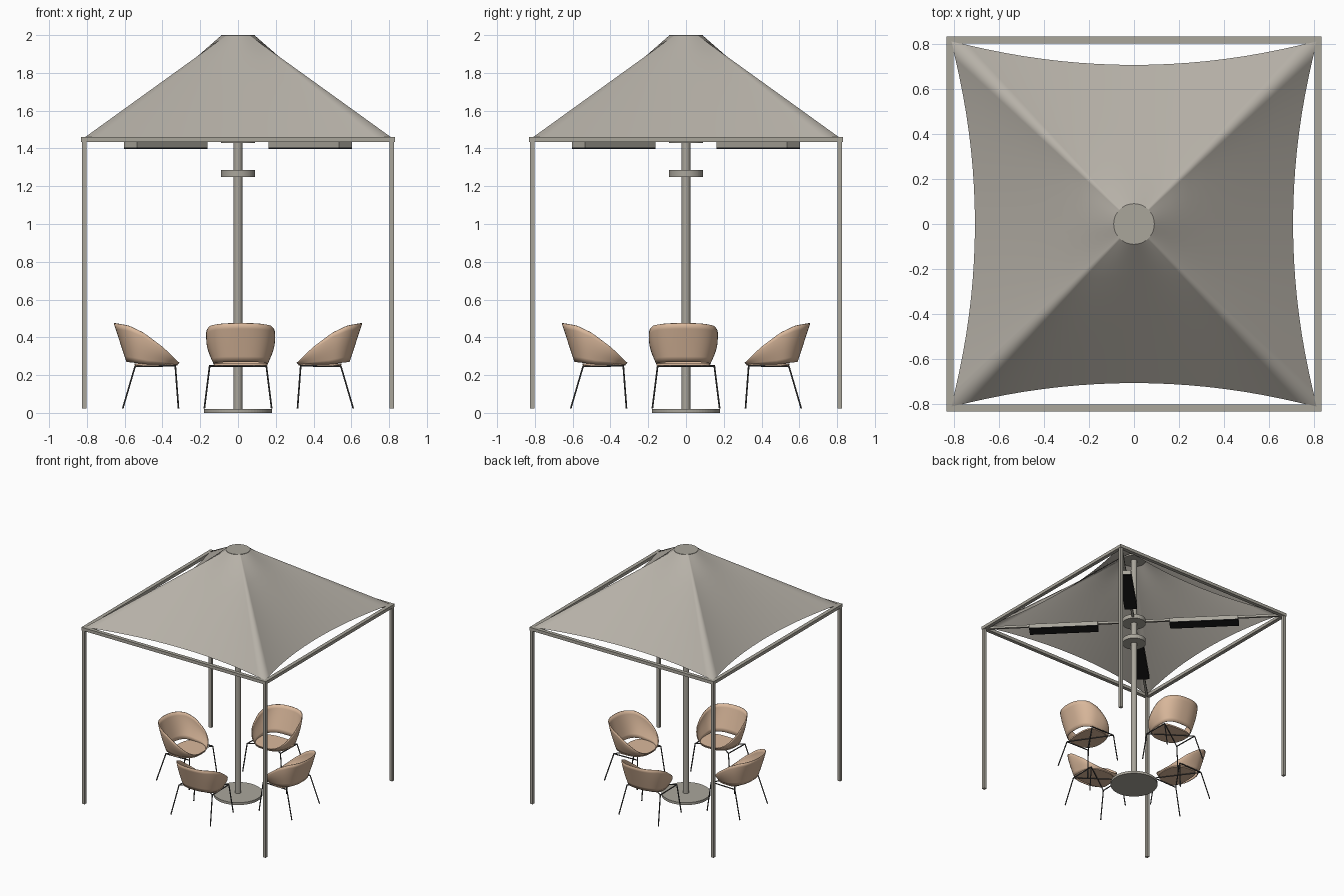
import bpy, bmesh, math
from mathutils import Vector, Matrix

if "Cube" in bpy.data.objects:
    bpy.data.objects.remove(bpy.data.objects["Cube"])


def mat(name, r, g, b):
    m = bpy.data.materials.new(name)
    m.diffuse_color = (r, g, b, 1)
    m.use_nodes = True
    m.node_tree.nodes["Principled BSDF"].inputs["Base Color"].default_value = m.diffuse_color
    return m


FABRIC = mat("canopy_grey", 0.47, 0.44, 0.39)
FRAME = mat("frame_grey", 0.40, 0.38, 0.33)
TAN = mat("chair_tan", 0.70, 0.48, 0.33)
DARK = mat("leg_dark_grey", 0.06, 0.06, 0.06)
BLACK = mat("heater_black", 0.012, 0.012, 0.012)


def mesh_from(name, bm, m, smooth=False):
    bmesh.ops.recalc_face_normals(bm, faces=bm.faces)
    me = bpy.data.meshes.new(name)
    bm.to_mesh(me)
    bm.free()
    me.materials.append(m)
    if smooth:
        for p in me.polygons:
            p.use_smooth = True
    return me


def put(name, me, matrix=Matrix()):
    ob = bpy.data.objects.new(name, me)
    ob.matrix_world = matrix
    bpy.context.collection.objects.link(ob)
    return ob


def add_box(bm, lo, hi, rot=Matrix()):
    lo, hi = Vector(lo), Vector(hi)
    size = hi - lo
    bmesh.ops.create_cube(bm, size=1, matrix=rot @ Matrix.Translation((lo + hi) / 2) @ Matrix.Diagonal((*size, 1)))


def add_rod(bm, a, b, r, sides=8):
    a, b = Vector(a), Vector(b)
    d = b - a
    mtx = Matrix.Translation((a + b) / 2) @ d.to_track_quat('Z', 'Y').to_matrix().to_4x4()
    bmesh.ops.create_cone(bm, cap_ends=True, segments=sides, radius1=r, radius2=r, depth=d.length, matrix=mtx)


def disc(name, r, z0, z1, m, sides=48):
    bm = bmesh.new()
    add_rod(bm, (0, 0, z0), (0, 0, z1), r, sides)
    return put(name, mesh_from(name, bm, m))


def quarter(k):
    return Matrix.Rotation(k * math.pi / 2, 4, 'Z')


# Corner posts and top beams
for k in range(4):
    bm = bmesh.new()
    add_box(bm, (0.803, 0.803, 0.023), (0.827, 0.827, 1.436))
    put(f"post_{k}", mesh_from("post", bm, FRAME), quarter(k))
    bm = bmesh.new()
    add_box(bm, (-0.83, -0.83, 1.435), (0.80, -0.80, 1.46))
    put(f"top_beam_{k}", mesh_from("top_beam", bm, FRAME), quarter(k))

# Canopy: straight lines from a small ring to scooped edges
bm = bmesh.new()
N, ROWS, C, MID = 20, 8, 0.812, 0.705
loops = []
for k in range(4):
    for i in range(N):
        s = -1 + 2 * i / N
        edge = quarter(k) @ Vector((s * C, -(MID + (C - MID) * s * s), 1.458))
        top = Vector((edge.x, edge.y, 0)).normalized() * 0.09 + Vector((0, 0, 1.997))
        loops.append([bm.verts.new(top.lerp(edge, j / ROWS)) for j in range(ROWS + 1)])
for a, b in zip(loops, loops[1:] + loops[:1]):
    for j in range(ROWS):
        bm.faces.new((a[j], a[j + 1], b[j + 1], b[j]))
put("canopy", mesh_from("canopy", bm, FABRIC, True))

# Centre pole with its discs
disc("canopy_cap", 0.09, 1.985, 2.0, FRAME)
disc("upper_hub", 0.09, 1.428, 1.462, FRAME)
disc("lower_collar", 0.09, 1.25, 1.285, FRAME)
disc("pole_base", 0.18, 0.0, 0.02, FRAME, 64)
disc("centre_pole", 0.023, 0.015, 1.99, FRAME, 24)

# Diagonal arms with heaters
for k in range(4):
    rot = Matrix.Rotation(math.pi / 4 + k * math.pi / 2, 4, 'Z')
    bm = bmesh.new()
    add_box(bm, (0.05, -0.009, 1.437), (1.145, 0.009, 1.455))
    put(f"arm_{k}", mesh_from("arm", bm, FRAME), rot)
    bm = bmesh.new()
    add_box(bm, (0.276, -0.048, 1.405), (0.805, 0.048, 1.438))
    put(f"heater_{k}", mesh_from("heater", bm, FRAME), rot)
    bm = bmesh.new()
    add_box(bm, (0.276, -0.048, 1.397), (0.805, 0.048, 1.405))
    put(f"heater_face_{k}", mesh_from("heater_face", bm, BLACK), rot)


def oval(phi, back, front, half, e):
    """Rounded outline; phi = 0 is the chair back, +y is forward."""
    c, s = math.cos(phi), math.sin(phi)
    f = math.copysign(abs(c) ** (2 / e), -c)
    return half * math.copysign(abs(s) ** (2 / e), s), f * (back if f < 0 else front)


# Chair shell: lofted from the seat outline up to a sloping rim
PROFILE = [(-0.175, 0.475), (-0.10, 0.462), (-0.02, 0.425), (0.08, 0.35), (0.165, 0.268)]


def rim_height(f):
    for (f0, z0), (f1, z1) in zip(PROFILE, PROFILE[1:]):
        if f <= f1:
            return z0 + (z1 - z0) * (f - f0) / (f1 - f0)
    return PROFILE[-1][1]


bm = bmesh.new()
SEG, H = 64, 7
cols = []
for i in range(SEG):
    phi = 2 * math.pi * i / SEG
    x1, y1 = oval(phi, 0.175, 0.168, 0.18, 2.4)
    x0, y0 = oval(phi, 0.108, 0.158, 0.14, 2.6)
    z0, z1 = 0.258 + (0.012 if y0 < 0 else 0.0) * min(1, -y0 / 0.1), rim_height(y1)
    col = []
    for j in range(H + 1):
        t = j / H
        bulge = math.sin(t * math.pi / 2)
        col.append(bm.verts.new((x0 + (x1 - x0) * bulge, y0 + (y1 - y0) * t, z0 + (z1 - z0) * t)))
    cols.append(col)
for a, b in zip(cols, cols[1:] + cols[:1]):
    for j in range(H):
        bm.faces.new((a[j], b[j], b[j + 1], a[j + 1]))
shell = mesh_from("chair_shell", bm, TAN, True)

# Seat pan, short at the back so that a slot stays open
bm = bmesh.new()
ring = [oval(2 * math.pi * i / 48, 0.068, 0.160, 0.142, 2.7) for i in range(48)]
face = bm.faces.new([bm.verts.new((x, y, 0.250)) for x, y in ring])
ext = bmesh.ops.extrude_face_region(bm, geom=[face])
bmesh.ops.translate(bm, vec=(0, 0, 0.012), verts=[v for v in ext["geom"] if isinstance(v, bmesh.types.BMVert)])
seat = mesh_from("chair_seat", bm, TAN)

# Thin rod frame: four splayed legs, side rails and cross rods
bm = bmesh.new()
for s in (-1, 1):
    path = [(s * 0.178, 0.165, 0.024), (s * 0.15, 0.148, 0.25), (s * 0.15, -0.065, 0.246), (s * 0.178, -0.13, 0.024)]
    for a, b in zip(path, path[1:]):
        add_rod(bm, a, b, 0.0045)
    add_rod(bm, path[1], (-s * 0.15, -0.065, 0.246), 0.004)
frame = mesh_from("chair_frame", bm, DARK)

# Four chairs facing the pole
for k, side in enumerate(("front", "right", "back", "left")):
    place = quarter(k) @ Matrix.Translation((0, -0.48, 0))
    nudge = Matrix.Translation((0.014, 0, 0) if k % 2 == 0 else (0, -0.014, 0))
    ob = put(f"{side}_chair_shell", shell, nudge @ place)
    sol = ob.modifiers.new("thickness", 'SOLIDIFY')
    sol.thickness, sol.offset = 0.006, 0
    put(f"{side}_chair_seat", seat, nudge @ place)
    put(f"{side}_chair_frame", frame, place)
